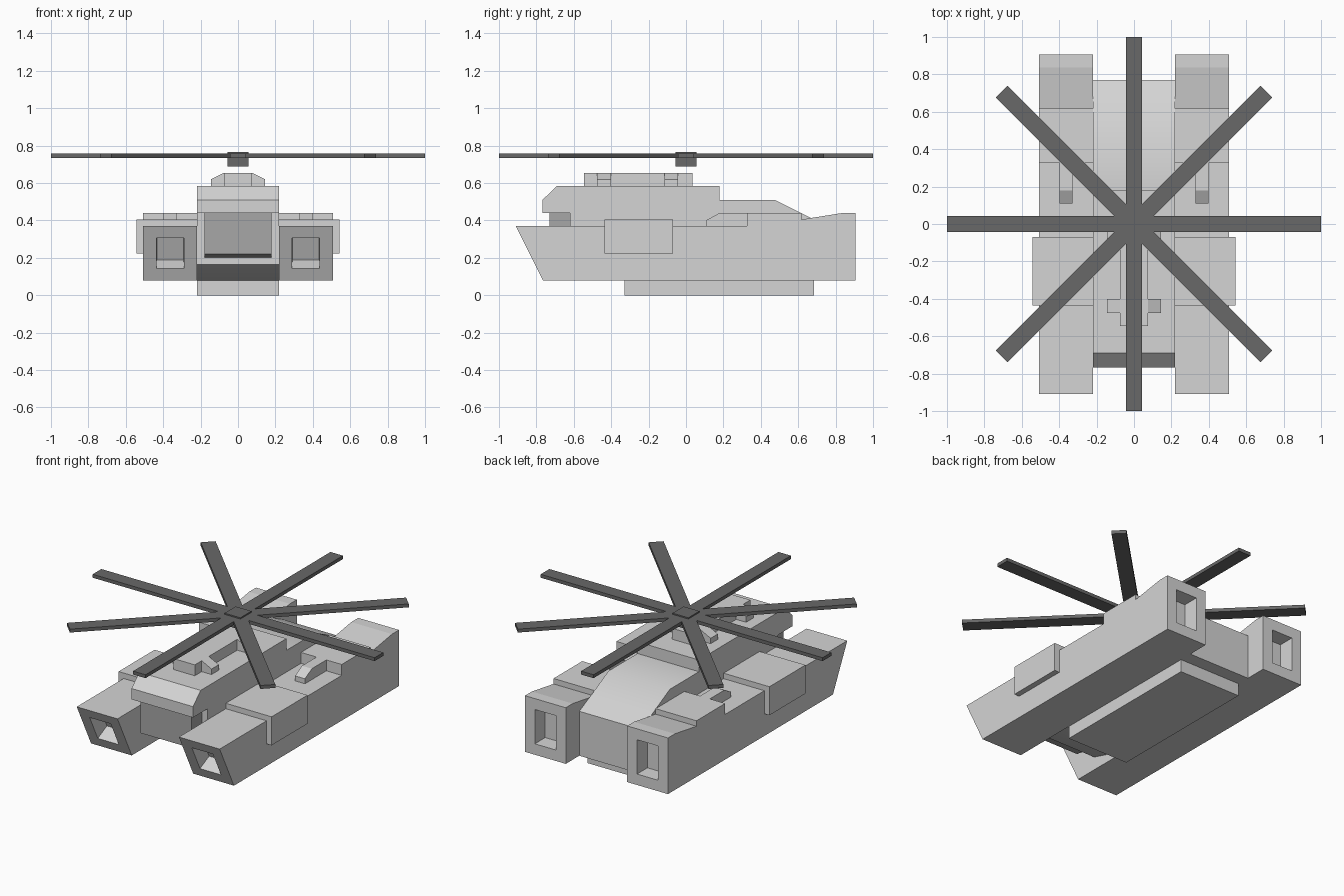
import bpy, bmesh, math
from mathutils import Matrix

if "Cube" in bpy.data.objects:
    bpy.data.objects.remove(bpy.data.objects["Cube"])


def material(name, v):
    m = bpy.data.materials.new(name)
    m.diffuse_color = (v, v, v, 1)
    m.use_nodes = True
    m.node_tree.nodes["Principled BSDF"].inputs["Base Color"].default_value = m.diffuse_color
    return m


BODY = material("light grey", 0.66)
GLASS = material("mid grey", 0.39)
DARK = material("dark grey", 0.14)


def finish(name, bm, mat):
    bmesh.ops.recalc_face_normals(bm, faces=bm.faces)
    me = bpy.data.meshes.new(name)
    bm.to_mesh(me)
    bm.free()
    me.materials.append(mat)
    ob = bpy.data.objects.new(name, me)
    bpy.context.collection.objects.link(ob)
    return ob


def prism(profile, lo, hi, along="x"):
    """Extrude a profile of (y, z) along x, or of (x, z) along y."""
    bm = bmesh.new()
    pt = (lambda p, t: (t, p[0], p[1])) if along == "x" else (lambda p, t: (p[0], t, p[1]))
    a = [bm.verts.new(pt(p, lo)) for p in profile]
    b = [bm.verts.new(pt(p, hi)) for p in profile]
    n = len(profile)
    bm.faces.new(a)
    bm.faces.new(b[::-1])
    for i in range(n):
        j = (i + 1) % n
        bm.faces.new((a[i], b[i], b[j], a[j]))
    bmesh.ops.recalc_face_normals(bm, faces=bm.faces)
    return bm


def rect(a0, a1, b0, b1):
    return [(a0, b0), (a1, b0), (a1, b1), (a0, b1)]


def mirrored(bm):
    """Add the copy on the other side of x = 0."""
    geo = bmesh.ops.duplicate(bm, geom=bm.verts[:] + bm.edges[:] + bm.faces[:])["geom"]
    for v in geo:
        if isinstance(v, bmesh.types.BMVert):
            v.co.x = -v.co.x
    return bm


# central hull with overhanging nose and sloping tail
hull = finish("hull", prism([(-.767, .44), (-.767, .51), (-.69, .585), (.18, .585),
                             (.18, .51), (.475, .51), (.67, .412), (.77, .365),
                             (.77, .08), (-.33, .08), (-.62, .165), (-.62, .44)],
                            -.218, .218), BODY)
bpy.context.view_layer.objects.active = hull
hull.select_set(True)
bpy.ops.object.shade_smooth_by_angle(angle=math.radians(28))

# cockpit window block under the nose
finish("cockpit_window", prism([(-.73, .44), (-.73, .22), (-.615, .2), (-.615, .44)],
                               -.18, .18), GLASS)

# belly pan
finish("belly", prism(rect(-.33, .685, 0, .081), -.218, .218), BODY)

# side pods with recessed intake and exhaust
bm = prism([(-.91, .37), (-.765, .08), (.907, .08), (.907, .44), (.837, .44),
            (.618, .405), (.618, .44), (.327, .44), (.327, .37)], .218, .507)
ends = [f for f in bm.faces if abs(f.normal.y) > .8
        and abs(f.calc_center_median().y) > .7]
bmesh.ops.inset_individual(bm, faces=ends, thickness=.07, use_even_offset=True)
bmesh.ops.inset_individual(bm, faces=ends, thickness=.004, depth=-.1)
finish("side_pods", mirrored(bm), BODY)

# boxes on the pod flanks
finish("flank_boxes", mirrored(prism(rect(-.435, -.07, .222, .405), .218, .543)), BODY)

# small fins on top of the pods
finish("pod_fins", mirrored(prism([(.11, .365), (.11, .402), (.18, .44), (.33, .44),
                                   (.33, .365)], .328, .398)), BODY)

# roof spine with a cross piece near each end
finish("roof_spine", prism(rect(-.545, .035, .58, .655), -.075, .075), BODY)
for name, y in (("front_roof_wing", -.475), ("rear_roof_wing", -.115)):
    finish(name, prism([(-.145, .58), (-.145, .62), (-.075, .655), (.075, .655),
                        (.145, .62), (.145, .58)], y, y + .073, "y"), BODY)

# rotor: four full-length bars make eight blades
for i in range(4):
    bm = prism(rect(-1, 1, .735, .757), -.044, .044)
    bmesh.ops.transform(bm, matrix=Matrix.Rotation(i * math.pi / 4, 4, "Z"), verts=bm.verts)
    finish("rotor_blades_%d" % (i + 1), bm, DARK)
finish("rotor_hub", prism(rect(-.056, .056, .688, .765), -.056, .056), DARK)
